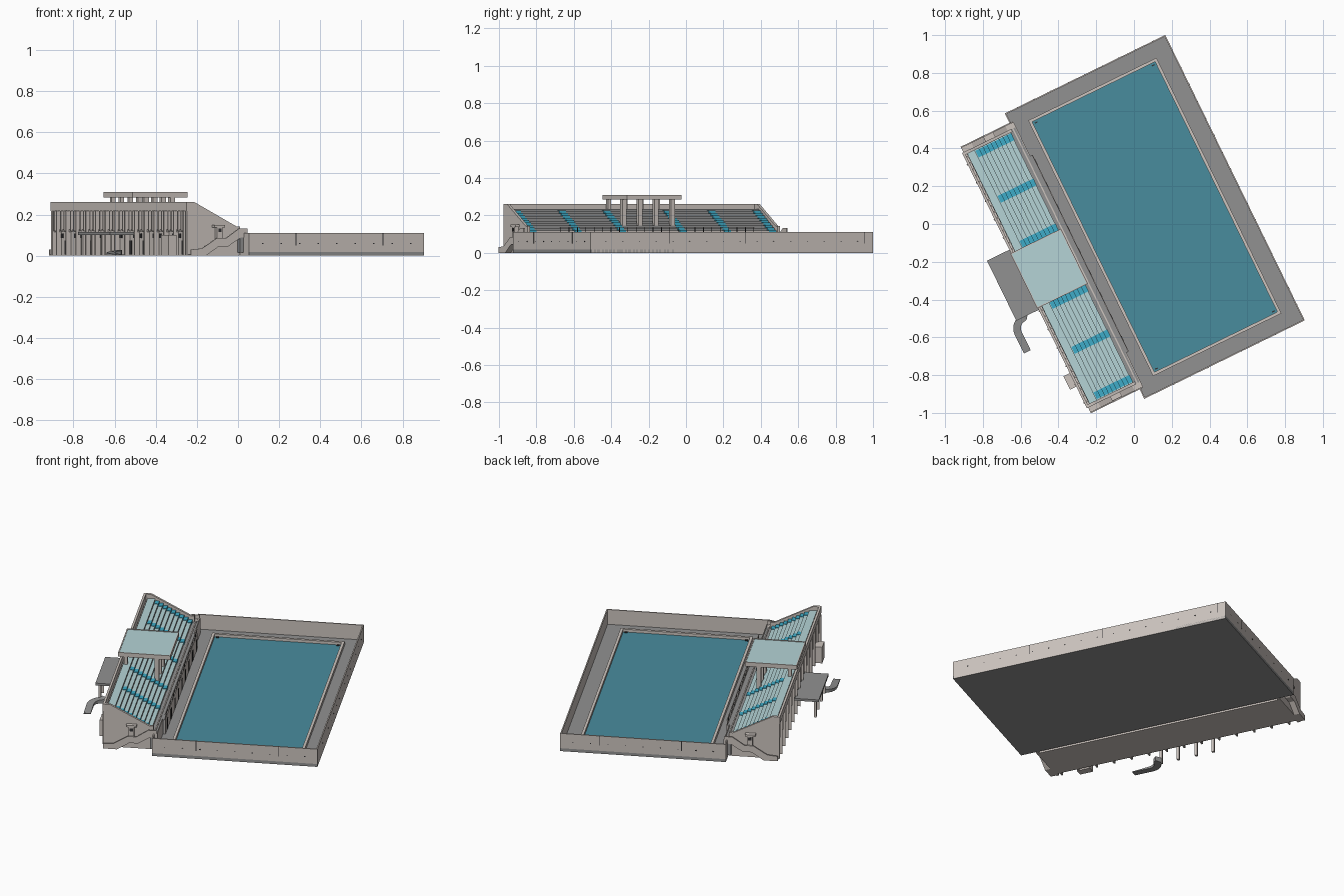
import bpy, bmesh, math
from mathutils import Matrix

cube = bpy.data.objects.get("Cube")
if cube:
    bpy.data.objects.remove(cube)

# Site frame: u runs across the pitch, v along it
SITE = Matrix.Translation((0.11, 0.0375, 0)) @ Matrix.Rotation(math.radians(26.05), 4, "Z")


def material(name, *rgb):
    lin = [((c / 255 + 0.055) / 1.055) ** 2.4 for c in rgb] + [1]
    m = bpy.data.materials.new(name)
    m.use_nodes = True
    m.diffuse_color = lin
    m.node_tree.nodes["Principled BSDF"].inputs["Base Color"].default_value = lin
    return m


CONCRETE = material("warm_concrete", 204, 196, 190)
PAVING = material("grey_paving", 145, 145, 145)
TURF = material("teal_pitch", 73, 140, 158)
SEAT = material("pale_cyan", 181, 211, 214)
AISLE = material("bright_blue", 62, 172, 200)
DARK = material("dark_opening", 50, 50, 52)


def finish(name, bm, *mats):
    bmesh.ops.recalc_face_normals(bm, faces=bm.faces)
    me = bpy.data.meshes.new(name)
    bm.to_mesh(me)
    bm.free()
    for m in mats:
        me.materials.append(m)
    ob = bpy.data.objects.new(name, me)
    ob.matrix_world = SITE
    bpy.context.collection.objects.link(ob)
    return ob


def add_box(bm, u0, u1, v0, v1, z0, z1):
    mat = Matrix.Translation(((u0 + u1) / 2, (v0 + v1) / 2, (z0 + z1) / 2))
    mat = mat @ Matrix.Diagonal((u1 - u0, v1 - v0, z1 - z0, 1))
    bmesh.ops.create_cube(bm, size=1, matrix=mat)


def boxes(name, mat, specs):
    bm = bmesh.new()
    for s in specs:
        add_box(bm, *s)
    return finish(name, bm, mat)


def extrude(name, profile, v0, v1, *mats, rule=None):
    """Extrude a (u, z) outline along v; rule picks a material per face."""
    bm = bmesh.new()
    face = bm.faces.new([bm.verts.new((u, v0, z)) for u, z in profile])
    new = bmesh.ops.extrude_face_region(bm, geom=[face])["geom"]
    verts = [g for g in new if isinstance(g, bmesh.types.BMVert)]
    bmesh.ops.translate(bm, verts=verts, vec=(0, v1 - v0, 0))
    bmesh.ops.recalc_face_normals(bm, faces=bm.faces)
    if rule:
        for f in bm.faces:
            f.material_index = rule(f)
    return finish(name, bm, *mats)


def ring(a, b, t, z0, z1):
    return [(-a, a, -b, -b + t, z0, z1), (-a, a, b - t, b, z0, z1),
            (-a, -a + t, -b + t, b - t, z0, z1), (a - t, a, -b + t, b - t, z0, z1)]


# Ground, perimeter wall and pitch
HU, HV, WALL = 0.473, 0.841, 0.11
boxes("ground_slab", PAVING, [(-HU, HU, -HV, HV, 0, 0.018)])
boxes("perimeter_wall", CONCRETE, ring(HU, HV, 0.007, 0.001, WALL))
boxes("pitch", TURF, [(-0.37, 0.37, -0.745, 0.745, 0.01, 0.023)])
boxes("pitch_kerb", CONCRETE, ring(0.378, 0.753, 0.016, 0.01, 0.04))
boxes("corner_marks", DARK, [(s * 0.345 - 0.008, s * 0.345 + 0.008, t * 0.725 - 0.003,
                              t * 0.725 + 0.003, 0.02, 0.03) for s in (-1, 1) for t in (-1, 1)])

# Joints and vents on the outside of the wall
marks = []
for s in (-1, 1):
    for u in (-0.22, 0.25):
        v = s * HV
        marks.append((u - 0.002, u + 0.002, v - 0.001, v + 0.001, 0.05, WALL))
    for i in range(9):
        u = -0.4 + i * 0.1
        marks.append((u - 0.004, u + 0.004, s * HV - 0.001, s * HV + 0.001, 0.058, 0.062))
for v in (-0.37, 0.08, 0.79):
    marks.append((HU - 0.001, HU + 0.001, v - 0.002, v + 0.002, 0.05, WALL))
for i in range(16):
    v = -0.75 + i * 0.1
    marks.append((HU - 0.001, HU + 0.001, v - 0.004, v + 0.004, 0.06, 0.064))
boxes("wall_joints", DARK, marks)

# Stepped seating
ROWS, U0, Z0, DU, DZ = 9, -0.49, 0.12, 0.0235, 0.0128
steps = [(U0, 0)]
for i in range(ROWS):
    u, z = U0 - i * DU, Z0 + i * DZ
    steps += [(u, z), (u - DU, z)]
TOP = Z0 + ROWS * DZ
steps += [(U0 - ROWS * DU, TOP), (-0.745, TOP), (-0.745, 0)]


def stand_rule(f):
    if f.normal.z > 0.5:
        return 1
    c = f.calc_center_median()
    return 2 if f.normal.x > 0.5 and c.z > Z0 else 0


extrude("seating_stand", steps, -0.74, 0.74, CONCRETE, SEAT, PAVING, rule=stand_rule)

# Blue aisles laid on the rows
aisles = []
for v in (-0.712, -0.445, -0.18, 0.18, 0.445, 0.712):
    for i in range(ROWS):
        u, z = U0 - i * DU, Z0 + i * DZ
        aisles.append((u - DU + 0.002, u + 0.002, v - 0.02, v + 0.02, z - DZ, z + 0.003))
boxes("aisles", AISLE, aisles)

# End walls, stairs and kiosks, mirrored at both ends
end_outline = [(-0.766, 0), (-0.766, 0.26), (-0.725, 0.26), (-0.5, 0.143), (-0.478, 0.143), (-0.478, 0)]
rail_top = [(-0.76, 0.03), (-0.70, 0.035), (-0.62, 0.085), (-0.57, 0.085), (-0.50, 0.132), (-0.455, 0.132)]
stair_low = [(-0.455, 0.09), (-0.49, 0.088), (-0.56, 0.045), (-0.61, 0.045), (-0.68, 0), (-0.76, 0)]
stair_top = [(u, z - 0.025) for u, z in rail_top]
for s, side in ((-1, "right"), (1, "left")):
    extrude("end_wall_" + side, end_outline, s * 0.736, s * 0.752, CONCRETE)
    extrude("stair_" + side, stair_top + stair_low, s * 0.75, s * 0.78, CONCRETE, PAVING)
    extrude("stair_parapet_" + side, rail_top + stair_low, s * 0.778, s * 0.785, CONCRETE)
    v0, v1 = sorted((s * 0.75, s * 0.777))
    boxes("kiosk_" + side, CONCRETE, [(-0.615, -0.585, v0, v1, 0.06, 0.138),
                                      (-0.63, -0.572, v0, v1 + 0.003, 0.138, 0.15)])
    boxes("kiosk_window_" + side, DARK, [(-0.609, -0.591, s * 0.7775 - 0.001, s * 0.7775 + 0.001, 0.115, 0.132)])

# Front walkway with railing and doors
boxes("walkway", PAVING, [(-0.492, -0.44, -0.58, 0.58, 0.015, 0.106),
                          (-0.492, -0.455, -0.78, 0.78, 0.015, 0.106)])
boxes("walkway_edge", CONCRETE, [(-0.441, -0.436, -0.58, 0.58, 0.015, 0.112),
                                 (-0.456, -0.451, -0.78, -0.58, 0.015, 0.112),
                                 (-0.456, -0.451, 0.58, 0.78, 0.015, 0.112),
                                 (-0.441, -0.436, -0.58, 0.58, 0.136, 0.139)])
boxes("railing_posts", DARK, [(-0.44, -0.437, -0.575 + i * 0.05, -0.572 + i * 0.05, 0.11, 0.137)
                              for i in range(24)])
boxes("walkway_doors", DARK, [(-0.437, -0.4345, -0.52 + i * 0.13, -0.49 + i * 0.13, 0.02, 0.085)
                              for i in range(9)])

# Rear facade: upper band, fins, window strips
boxes("rear_band", CONCRETE, [(-0.768, -0.755, -0.752, 0.752, 0.218, 0.26),
                              (-0.757, -0.74, -0.74, 0.74, 0.115, 0.128)])
fins = []
for i in range(41):
    v = -0.72 + i * 0.036
    d = 0.766 if i % 3 else 0.772
    fins.append((-d, -0.744, v - 0.004, v + 0.004, 0 if i % 3 == 0 else 0.12, 0.22))
boxes("facade_fins", CONCRETE, fins)
windows = []
for i in range(40):
    v = -0.702 + i * 0.036
    if i % 4 == 1:
        windows.append((-0.748, -0.744, v - 0.011, v + 0.011, 0.005, 0.075))
    elif i % 4 != 3:
        windows.append((-0.748, -0.744, v - 0.011, v + 0.011, 0.085, 0.108))
boxes("facade_windows", DARK, windows)
boxes("facade_panels", PAVING, [(-0.747, -0.744, -0.735, 0.735, 0.13, 0.216)])

# Rear terrace canopy, its posts, and the side balcony
boxes("entrance_canopy", PAVING, [(-0.9, -0.745, -0.172, 0.182, 0.1, 0.114)])
boxes("canopy_posts", CONCRETE, [(-0.885, -0.87, v - 0.007, v + 0.007, 0, 0.1)
                                 for v in (-0.155, -0.05, 0.06, 0.165)])
boxes("side_balcony", CONCRETE, [(-0.805, -0.76, -0.625, -0.545, 0, 0.1)])

# Curved ramp bending away from the entrance
bm = bmesh.new()
path = [(-0.85, -0.16, 0.028)]
for k in range(7):
    a = math.radians(90 + k * 15)
    path.append((-0.86 + 0.06 * math.cos(a), -0.235 + 0.06 * math.sin(a), 0.024 - k * 0.002))
path.append((-0.92, -0.345, 0.004))
pairs = []
for i, (u, v, z) in enumerate(path):
    p, q = path[max(i - 1, 0)], path[min(i + 1, len(path) - 1)]
    du, dv = q[0] - p[0], q[1] - p[1]
    n = 0.02 / math.hypot(du, dv)
    pairs.append([bm.verts.new((u - s * dv * n, v + s * du * n, zz))
                  for s, zz in ((-1, z), (1, z), (1, 0), (-1, 0))])
for a, b in zip(pairs, pairs[1:]):
    for j in range(4):
        bm.faces.new((a[j], a[(j + 1) % 4], b[(j + 1) % 4], b[j]))
bm.faces.new(pairs[0])
bm.faces.new(pairs[-1])
finish("curved_ramp", bm, PAVING)

# Central roof on columns
boxes("roof_slab", CONCRETE, [(-0.772, -0.474, -0.162, 0.162, 0.284, 0.304)])
boxes("roof_rim", CONCRETE, [(u0 - 0.623, u1 - 0.623, v0, v1, z0, z1)
                             for u0, u1, v0, v1, z0, z1 in ring(0.149, 0.162, 0.006, 0.304, 0.31)])
boxes("roof_top", SEAT, [(-0.767, -0.479, -0.157, 0.157, 0.303, 0.307)])
columns = []
for v in (-0.145, -0.048, 0.048, 0.145):
    columns.append((-0.565, -0.54, v - 0.012, v + 0.012, 0.14, 0.285))
    columns.append((-0.74, -0.72, v - 0.01, v + 0.01, 0.23, 0.285))
boxes("roof_columns", CONCRETE, columns)
